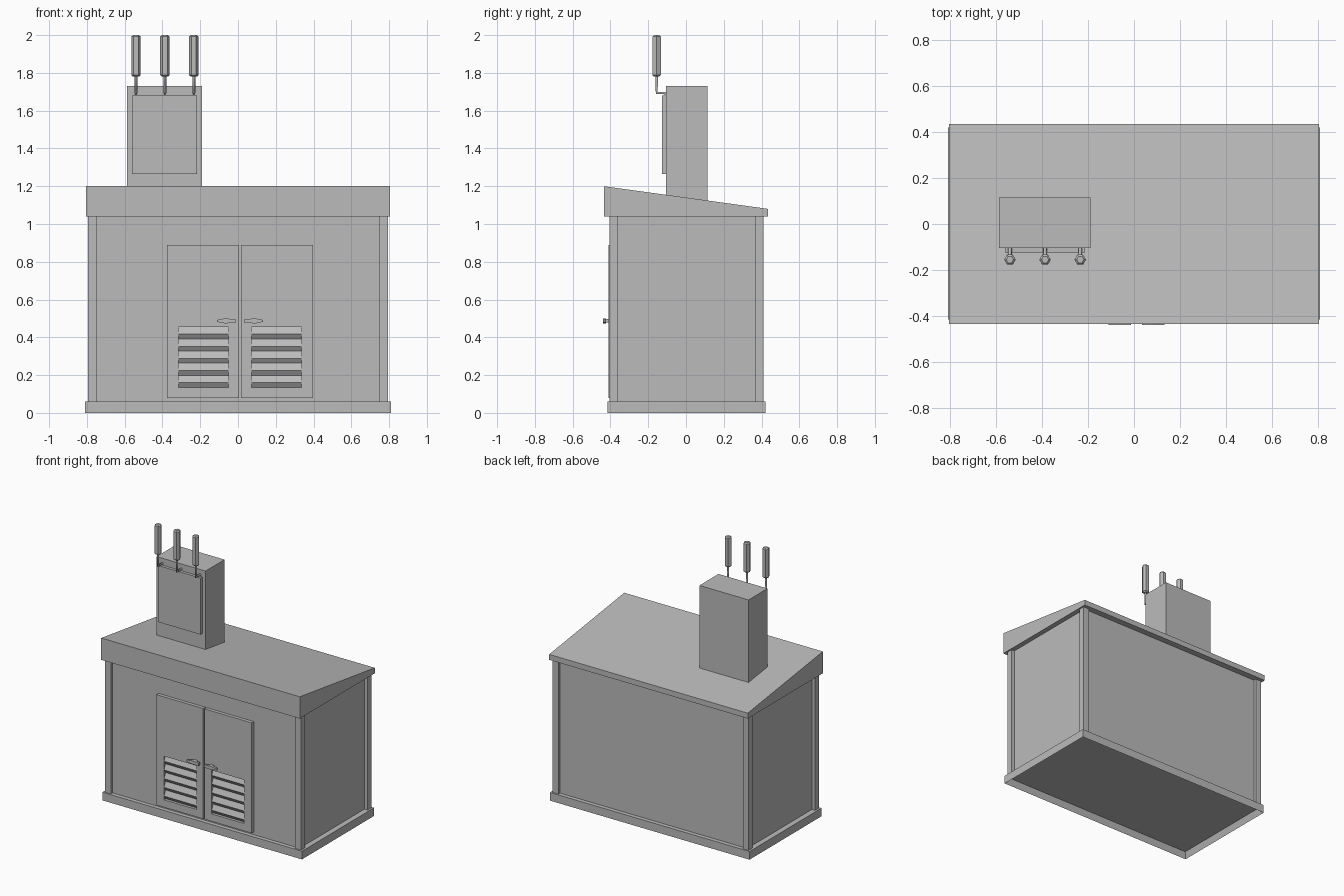
import bpy, bmesh, math
from mathutils import Matrix, Vector

if "Cube" in bpy.data.objects:
    bpy.data.objects.remove(bpy.data.objects["Cube"])

GREY = (0.5, 0.5, 0.5, 1)
grey = bpy.data.materials.new("plain grey")
grey.use_nodes = True
grey.diffuse_color = GREY
grey.node_tree.nodes["Principled BSDF"].inputs["Base Color"].default_value = GREY


def finish(name, bm):
    bmesh.ops.recalc_face_normals(bm, faces=bm.faces)
    mesh = bpy.data.meshes.new(name)
    bm.to_mesh(mesh)
    bm.free()
    mesh.materials.append(grey)
    obj = bpy.data.objects.new(name, mesh)
    bpy.context.collection.objects.link(obj)
    return obj


def add_box(bm, x, y, z):
    """Add a box from three (low, high) ranges."""
    size = [r[1] - r[0] for r in (x, y, z)]
    mid = [(r[0] + r[1]) / 2 for r in (x, y, z)]
    m = Matrix.Translation(mid) @ Matrix.Diagonal((*size, 1))
    bmesh.ops.create_cube(bm, size=1, matrix=m)


def box(name, x, y, z):
    bm = bmesh.new()
    add_box(bm, x, y, z)
    return finish(name, bm)


def prism(name, points, offset):
    """Extrude a closed outline along an offset vector."""
    bm = bmesh.new()
    face = bm.faces.new([bm.verts.new(p) for p in points])
    ext = bmesh.ops.extrude_face_region(bm, geom=[face], use_keep_orig=True)
    verts = [v for v in ext["geom"] if isinstance(v, bmesh.types.BMVert)]
    bmesh.ops.translate(bm, verts=verts, vec=offset)
    return finish(name, bm)


# Plinth, hollowed from below
bm = bmesh.new()
add_box(bm, (-0.81, 0.81), (-0.415, 0.42), (0, 0.06))
bm.faces.ensure_lookup_table()
bottom = min(bm.faces, key=lambda f: f.calc_center_median().z)
bmesh.ops.inset_individual(bm, faces=[bottom], thickness=0.025)
bmesh.ops.translate(bm, verts=bottom.verts, vec=(0, 0, 0.045))
finish("plinth", bm)

# Wall panels set back between the corner posts
box("wall_panels", (-0.77, 0.77), (-0.385, 0.39), (0.055, 1.05))
for side, sx in (("right", -1), ("left", 1)):
    for end, y in (("front", (-0.405, -0.36)), ("back", (0.365, 0.41))):
        box(f"{end}_{side}_post", sorted((sx * 0.748, sx * 0.795)), y, (0.06, 1.045))

# Sloping roof
roof = [(-0.435, 1.04), (0.435, 1.04), (0.435, 1.08), (-0.435, 1.20)]
prism("roof", [(-0.806, y, z) for y, z in roof], (1.612, 0, 0))

# Doors with louvred vents and lever handles
DOOR_Y = (-0.41, -0.38)
VENT_Z = (0.135, 0.455)
SLATS = 5
doors = (("right", (-0.375, 0.004), (-0.315, -0.05), -0.012, -1),
         ("left", (0.016, 0.398), (0.072, 0.336), 0.034, 1))
for side, door, vent, grip, d in doors:
    bm = bmesh.new()
    add_box(bm, (door[0], vent[0]), DOOR_Y, (0.08, 0.89))
    add_box(bm, (vent[1], door[1]), DOOR_Y, (0.08, 0.89))
    add_box(bm, vent, DOOR_Y, (0.08, VENT_Z[0]))
    add_box(bm, vent, DOOR_Y, (VENT_Z[1], 0.89))
    # merge the four parts into one clean door leaf
    bmesh.ops.remove_doubles(bm, verts=bm.verts, dist=0.0001)
    finish(f"{side}_door", bm)

    pitch = (VENT_Z[1] - VENT_Z[0]) / SLATS
    outline = [(-0.38, VENT_Z[0])]
    for i in range(SLATS):
        z = VENT_Z[0] + i * pitch
        outline += [(-0.390, z), (-0.407, z + pitch * 0.4)]
    outline += [(-0.390, VENT_Z[1]), (-0.38, VENT_Z[1])]
    prism(f"{side}_vent_slats", [(vent[0], y, z) for y, z in outline],
          (vent[1] - vent[0], 0, 0))

    lever = [(0, 0.476), (0.06, 0.474), (0.098, 0.482),
             (0.098, 0.492), (0.06, 0.500), (0, 0.496)]
    prism(f"{side}_door_handle", [(grip + d * x, -0.44, z) for x, z in lever],
          (0, 0.016, 0))
    stem = sorted((grip + d * 0.028, grip + d * 0.058))
    box(f"{side}_handle_stem", stem, (-0.43, -0.40), (0.478, 0.497))

# Chimney box with its front plate
box("chimney", (-0.588, -0.19), (-0.105, 0.115), (1.08, 1.73))
box("chimney_plate", (-0.56, -0.216), (-0.126, -0.10), (1.265, 1.68))

# Three antennas on bent rods
for i in range(3):
    x = -0.54 + i * 0.153
    path = [Vector((x, y, z)) for y, z in ((-0.09, 1.693), (-0.155, 1.693), (-0.155, 1.80))]
    curve = bpy.data.curves.new("rod", "CURVE")
    curve.dimensions = "3D"
    curve.bevel_depth = 0.008
    curve.bevel_resolution = 1
    curve.use_fill_caps = True
    spline = curve.splines.new("POLY")
    spline.points.add(len(path) - 1)
    for point, co in zip(spline.points, path):
        point.co = (*co, 1)
    curve.materials.append(grey)
    rod = bpy.data.objects.new(f"antenna_rod_{i + 1}", curve)
    bpy.context.collection.objects.link(rod)

    bm = bmesh.new()
    m = Matrix.Translation((x, -0.155, 1.89)) @ Matrix.Rotation(math.pi / 6, 4, "Z")
    bmesh.ops.create_cone(bm, cap_ends=True, segments=6, radius1=0.025,
                          radius2=0.025, depth=0.22, matrix=m)
    rims = [e for e in bm.edges if abs(e.verts[0].co.z - e.verts[1].co.z) < 0.001]
    bmesh.ops.bevel(bm, geom=rims, offset=0.008, segments=1, affect="EDGES")
    finish(f"antenna_{i + 1}", bm)
